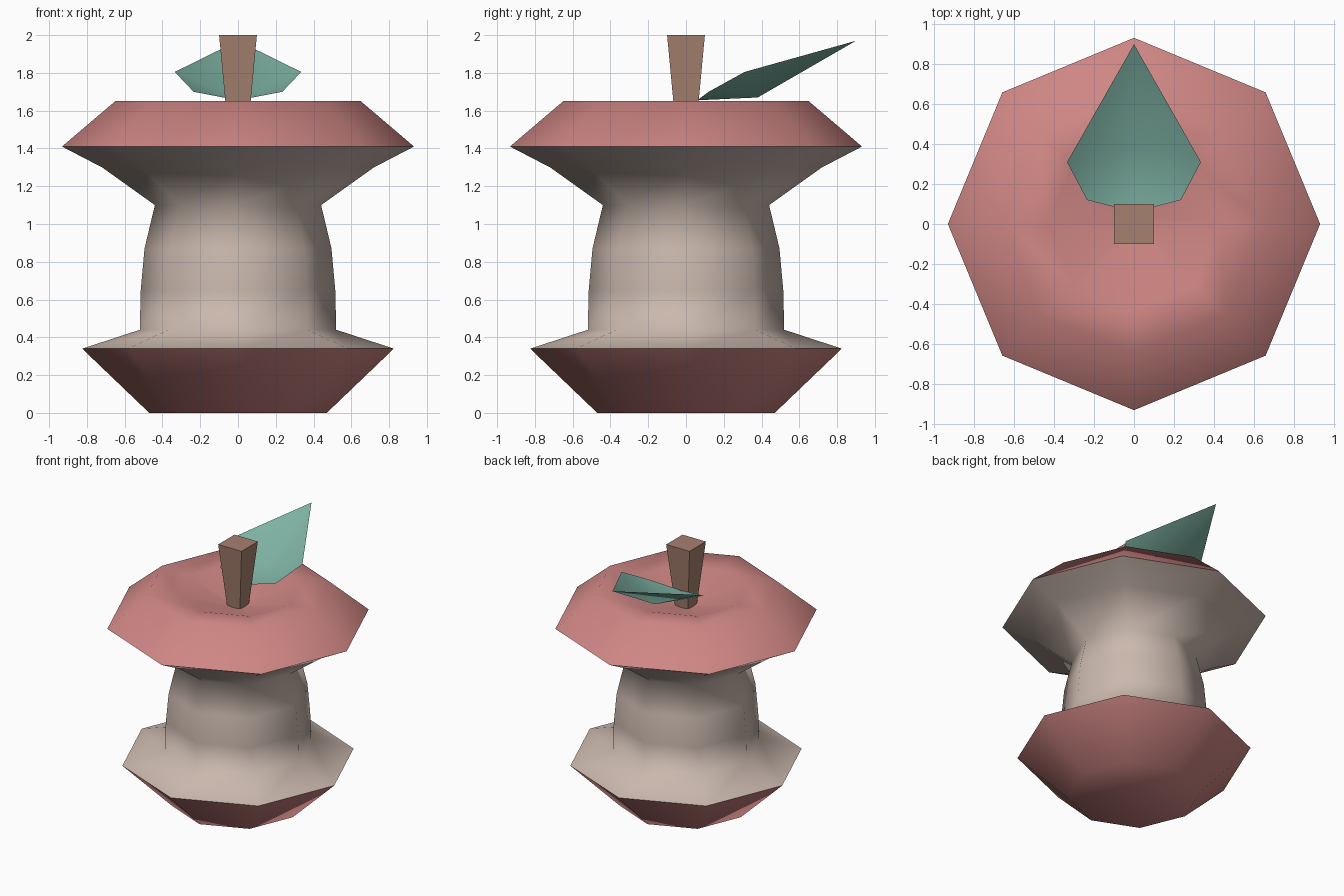
import bpy, bmesh
from math import cos, sin, pi, radians

cube = bpy.data.objects.get("Cube")
if cube:
    bpy.data.objects.remove(cube, do_unlink=True)


def material(name, rgb):
    m = bpy.data.materials.new(name)
    m.use_nodes = True
    m.diffuse_color = (*rgb, 1)
    m.node_tree.nodes["Principled BSDF"].inputs["Base Color"].default_value = (*rgb, 1)
    return m


skin = material("red skin", (0.62, 0.24, 0.23))
flesh = material("pale flesh", (0.59, 0.48, 0.42))
bark = material("brown stem", (0.38, 0.22, 0.16))
green = material("green leaf", (0.21, 0.45, 0.37))


def finish(name, bm, mats, smooth=None):
    mesh = bpy.data.meshes.new(name)
    bm.to_mesh(mesh)
    bm.free()
    obj = bpy.data.objects.new(name, mesh)
    bpy.context.collection.objects.link(obj)
    for m in mats:
        mesh.materials.append(m)
    if smooth:
        bpy.ops.object.select_all(action='DESELECT')
        obj.select_set(True)
        bpy.context.view_layer.objects.active = obj
        bpy.ops.object.shade_smooth_by_angle(angle=radians(smooth))
    return obj


def lathe(profile, sides, turn=0.0):
    """Closed solid from (radius, height) rings, bottom to top."""
    bm = bmesh.new()
    rings = []
    for r, z in profile:
        rings.append([bm.verts.new((r * cos(turn + 2 * pi * i / sides),
                                    r * sin(turn + 2 * pi * i / sides), z))
                      for i in range(sides)])
    for a, b in zip(rings, rings[1:]):
        for i in range(sides):
            j = (i + 1) % sides
            bm.faces.new((a[i], a[j], b[j], b[i]))
    bm.faces.new(rings[0][::-1])
    bm.faces.new(rings[-1])
    return bm


# Eaten fruit: skin on the two caps, flesh between the bite edges
LOW_EDGE, HIGH_EDGE = 0.34, 1.41
bm = lathe([(0.47, 0), (0.825, LOW_EDGE), (0.52, 0.44), (0.515, 0.65),
            (0.495, 0.87), (0.44, 1.10), (0.72, 1.30), (0.932, HIGH_EDGE),
            (0.65, 1.65), (0.43, 1.63), (0.06, 1.52)], 8)
for f in bm.faces:
    f.material_index = int(LOW_EDGE < f.calc_center_median().z < HIGH_EDGE)
finish("fruit_core", bm, [skin, flesh], 90)

# Tapered square stem
half_diagonal = 2 ** 0.5
finish("stem", lathe([(0.054 * half_diagonal, 1.51), (0.1 * half_diagonal, 2.0)], 4, pi / 4), [bark])

# Leaf: one folded sheet, mirrored across its midrib
bm = bmesh.new()
base, rib, tip = [bm.verts.new(p) for p in
                  ((0, 0.06, 1.655), (0, 0.38, 1.67), (0, 0.9, 1.97))]
for side in (1, -1):
    lower = bm.verts.new((side * 0.235, 0.12, 1.70))
    wide = bm.verts.new((side * 0.335, 0.31, 1.805))
    for tri in ((base, lower, rib), (lower, wide, rib), (wide, tip, rib)):
        bm.faces.new(tri[::side])
finish("leaf", bm, [green], 90)
